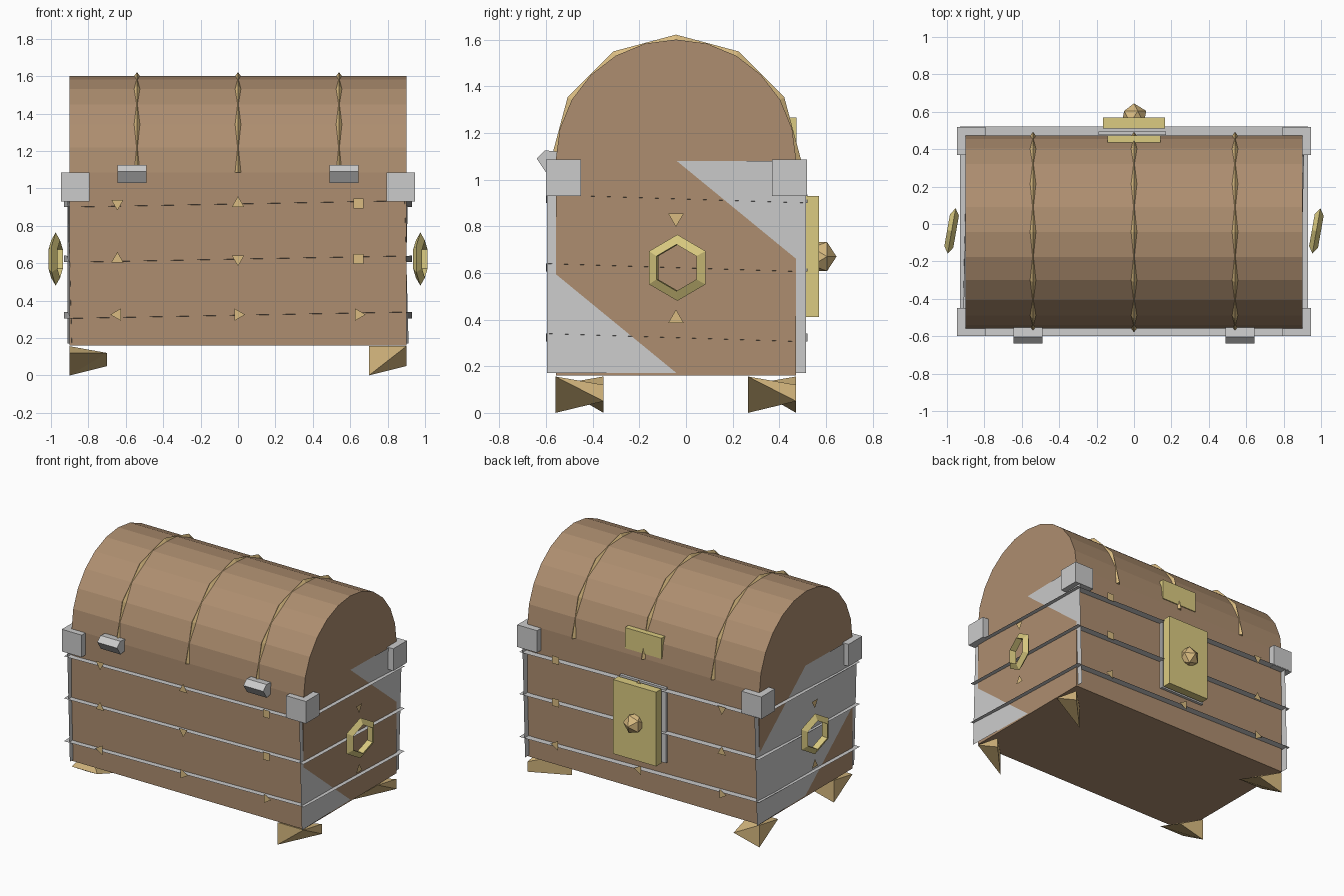
import bpy, bmesh
from math import cos, sin, pi, radians

if "Cube" in bpy.data.objects:
    bpy.data.objects.remove(bpy.data.objects["Cube"])


def mat(name, col):
    m = bpy.data.materials.new(name)
    m.diffuse_color = (*col, 1)
    m.use_nodes = True
    m.node_tree.nodes["Principled BSDF"].inputs["Base Color"].default_value = m.diffuse_color
    return m


WOOD = mat("wood", (0.42, 0.27, 0.16))
GOLD = mat("gold", (0.71, 0.60, 0.22))
BRASS = mat("brass", (0.70, 0.50, 0.22))


def mesh(name, verts, faces, m=None):
    me = bpy.data.meshes.new(name)
    me.from_pydata(verts, [], faces)
    bm = bmesh.new()
    bm.from_mesh(me)
    bmesh.ops.recalc_face_normals(bm, faces=bm.faces)
    bm.to_mesh(me)
    bm.free()
    ob = bpy.data.objects.new(name, me)
    bpy.context.collection.objects.link(ob)
    if m:
        me.materials.append(m)
    return ob


def prism(name, profile, x0, x1, m=None):
    """Extrude a (y, z) profile along x."""
    n = len(profile)
    v = [(x, y, z) for x in (x0, x1) for y, z in profile]
    f = [tuple(range(n)), tuple(range(n, 2 * n))]
    f += [(i, (i + 1) % n, n + (i + 1) % n, n + i) for i in range(n)]
    return mesh(name, v, f, m)


def box(name, x0, x1, y0, y1, z0, z1, m=None):
    return prism(name, [(y0, z0), (y1, z0), (y1, z1), (y0, z1)], x0, x1, m)


# Chest body and barrel lid
CY, CZ, R = -0.043, 1.085, 0.515
arc = [(CY + R * cos(pi * i / 12), CZ + R * sin(pi * i / 12)) for i in range(13)]
box("body", -0.9, 0.9, CY - R, CY + R, 0.16, CZ, WOOD)
prism("lid", arc, -0.9, 0.9, WOOD)

# Lid bands: coarse tubes that only break the surface near their bends
for x in (-0.54, 0, 0.54):
    v, f = [], []
    for i in range(7):
        a = pi * i / 6
        for dx, r in ((0, 0.536), (0.018, 0.512), (-0.018, 0.512)):
            v.append((x + dx, CY + r * cos(a), CZ + r * sin(a)))
    for i in range(6):
        for k in range(3):
            p, q = i * 3 + k, i * 3 + (k + 1) % 3
            f.append((p, q, q + 3, p + 3))
    f += [(0, 1, 2), (18, 19, 20)]
    mesh("lid_band", v, f, BRASS)

# Horizontal straps: thin twisted sheets standing proud of the body
for z in (0.305, 0.605, 0.90):
    mesh("strap", [(-0.93, -0.6, z), (0.93, -0.6, z + 0.035),
                   (0.93, 0.52, z), (-0.93, 0.52, z + 0.035)],
         [(0, 1, 2), (0, 2, 3)])

# Side plates folded along a diagonal, so parts dip into the wood
lo, hi = 0.17, 1.08
mesh("right_side_plate", [(0.912, -0.595, lo), (0.888, 0.515, lo),
                          (0.912, 0.515, hi), (0.888, -0.595, hi)],
     [(0, 1, 3), (1, 2, 3)])
mesh("left_side_plate", [(-0.888, -0.595, lo), (-0.912, 0.515, lo),
                         (-0.888, 0.515, hi), (-0.912, -0.595, hi)],
     [(0, 1, 3), (1, 2, 3)])

# Corner brackets
for x in (-0.87, 0.87):
    for y in (-0.525, 0.443):
        box("corner_bracket", x - 0.077, x + 0.077, y - 0.075, y + 0.075, 0.93, 1.085)

# Wedge feet
for sx in (-1, 1):
    for y0 in (-0.56, 0.265):
        a, b, y1 = 0.7, 0.9, y0 + 0.207
        if sx > 0:
            v = [(a, y0, 0.156), (a, y0, 0), (b, y1, 0.12), (b, y1, 0.05), (b, y0, 0.156)]
        else:
            v = [(-b, y1, 0.156), (-b, y1, 0), (-a, y0, 0.12), (-a, y1, 0.05), (-b, y0, 0.12)]
        ob = mesh("foot", v, [], BRASS)
        bm = bmesh.new()
        bm.from_mesh(ob.data)
        bmesh.ops.convex_hull(bm, input=bm.verts)
        bm.to_mesh(ob.data)
        bm.free()

# Hinges
for x in (-0.567, 0.567):
    prism("hinge", [(-0.55, 1.12), (-0.605, 1.125), (-0.64, 1.09),
                    (-0.6, 1.03), (-0.55, 1.04)], x - 0.077, x + 0.077)


# Flat studs
def stud(c, axis, n, rot):
    v = []
    for i in range(n):
        a = radians(rot) + 2 * pi * i / n
        p, q = 0.038 * cos(a), 0.038 * sin(a)
        v.append((c[0] + p, c[1], c[2] + q) if axis == "y" else (c[0], c[1] + p, c[2] + q))
    mesh("stud", v, [tuple(range(n))], BRASS)


for y in (-0.608, 0.525):
    for z, rots in ((0.92, (-90, 90)), (0.622, (90, -90)), (0.325, (180, 0))):
        stud((-0.645, y, z), "y", 3, rots[0])
        stud((0, y, z), "y", 3, rots[1])
        if z > 0.5:
            stud((0.645, y, z), "y", 4, 45)
        else:
            stud((0.645, y, z), "y", 3, 0)
for x in (-0.97, 0.97):
    stud((x, -0.043, 0.835), "x", 3, -90)
    stud((x, -0.043, 0.405), "x", 3, 90)

# Ring handles on both ends
for x in (-0.975, 0.975):
    bpy.ops.mesh.primitive_torus_add(major_segments=6, minor_segments=3,
                                     major_radius=0.114, minor_radius=0.028,
                                     location=(x, -0.037, 0.622),
                                     rotation=(radians(10), pi / 2, 0))
    bpy.context.object.name = "ring_handle"
    bpy.context.object.data.materials.append(GOLD)

# Lock: backing, plate, knob and hasp
box("lock_backing", -0.19, 0.17, 0.475, 0.495, 0.41, 0.935)
box("lock_plate", -0.167, 0.167, 0.51, 0.57, 0.41, 0.93, GOLD)
bpy.ops.mesh.primitive_ico_sphere_add(subdivisions=1, radius=0.073,
                                      location=(0, 0.572, 0.67),
                                      rotation=(-pi / 2, 0, 0))
bpy.context.object.name = "lock_knob"
bpy.context.object.data.materials.append(BRASS)
box("hasp", -0.142, 0.142, 0.435, 0.474, 1.12, 1.265, GOLD)
